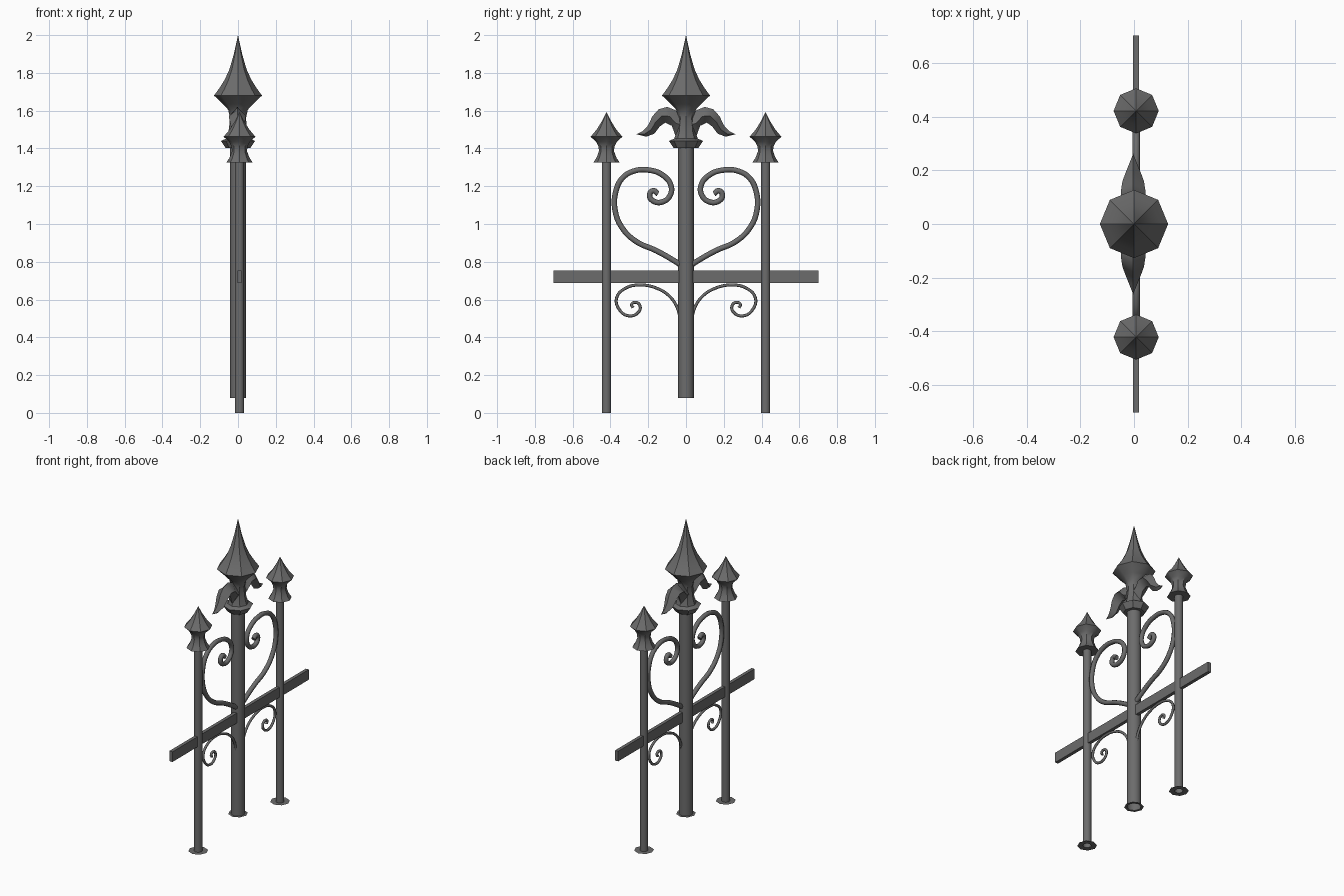
import bpy, bmesh, math
from mathutils import Vector

cube = bpy.data.objects.get("Cube")
if cube:
    bpy.data.objects.remove(cube, do_unlink=True)

iron = bpy.data.materials.new("dark grey iron")
iron.use_nodes = True
iron.diffuse_color = (0.15, 0.15, 0.15, 1)
iron.node_tree.nodes["Principled BSDF"].inputs["Base Color"].default_value = iron.diffuse_color


def finish(obj, angle=35):
    """Give the part its colour and keep its hard edges."""
    obj.data.materials.append(iron)
    bpy.ops.object.select_all(action='DESELECT')
    obj.select_set(True)
    bpy.context.view_layer.objects.active = obj
    if obj.type == 'MESH':
        bpy.ops.object.shade_smooth_by_angle(angle=math.radians(angle))
    return obj


def mesh_object(name, bm, angle=35):
    bmesh.ops.remove_doubles(bm, verts=bm.verts, dist=0.0001)
    bmesh.ops.recalc_face_normals(bm, faces=bm.faces)
    mesh = bpy.data.meshes.new(name)
    bm.to_mesh(mesh)
    bm.free()
    obj = bpy.data.objects.new(name, mesh)
    bpy.context.collection.objects.link(obj)
    return finish(obj, angle)


def loft(bm, rings):
    """Join successive closed rings of points with quads."""
    rows = [[bm.verts.new(p) for p in ring] for ring in rings]
    n = len(rows[0])
    for a, b in zip(rows, rows[1:]):
        for i in range(n):
            j = (i + 1) % n
            bm.faces.new((a[i], a[j], b[j], b[i]))


def lathe(name, profile, sides, x, y, angle=35):
    """Turn (radius, height) points around an upright axis."""
    bm = bmesh.new()
    steps = [math.tau * i / sides for i in range(sides)]
    loft(bm, [[(x + r * math.cos(t), y + r * math.sin(t), z) for t in steps]
              for r, z in profile])
    bmesh.ops.dissolve_degenerate(bm, dist=0.00001, edges=bm.edges)
    return mesh_object(name, bm, angle)


def scroll(name, path, radius, side):
    """Round bar bent along smooth (y, z) points."""
    curve = bpy.data.curves.new(name, 'CURVE')
    curve.dimensions = '3D'
    curve.bevel_depth = radius
    curve.bevel_resolution = 2
    curve.use_fill_caps = True
    spline = curve.splines.new('BEZIER')
    spline.resolution_u = 6
    spline.bezier_points.add(len(path) - 1)
    for point, (y, z) in zip(spline.bezier_points, path):
        point.co = (RAIL_X, side * y, z)
        point.handle_left_type = point.handle_right_type = 'AUTO'
    obj = bpy.data.objects.new(name, curve)
    bpy.context.collection.objects.link(obj)
    return finish(obj)


RAIL_X = 0.008
POST_Y = 0.421

# Central shaft with its flat foot and spear finial
lathe("central_shaft", [(0.042, 0.08), (0.042, 1.41)], 16, 0, 0)
lathe("central_foot", [(0.042, 0.08), (0.059, 0.08)], 8, 0, 0)
lathe("central_finial", [(0, 1.402), (0.065, 1.402), (0.09, 1.44), (0.062, 1.452),
                         (0.05, 1.49), (0.042, 1.56), (0.052, 1.605), (0.08, 1.635),
                         (0.127, 1.68), (0.098, 1.72), (0.07, 1.765), (0.045, 1.82),
                         (0.022, 1.9), (0, 2.0)], 8, 0, 0)

# Leaf sections: upper y, z, lower y, z, half width
LEAF = [(0.00, 1.58, 0.00, 1.46, 0.03), (0.05, 1.60, 0.055, 1.465, 0.04),
        (0.10, 1.62, 0.075, 1.52, 0.045), (0.145, 1.607, 0.11, 1.537, 0.045),
        (0.178, 1.57, 0.14, 1.515, 0.04), (0.20, 1.523, 0.168, 1.478, 0.031),
        (0.228, 1.492, 0.21, 1.462, 0.017), (0.262, 1.475, 0.262, 1.475, 0)]

# Bar centre lines for the heart and the small lower curls
HEART = [(0, 0.765), (0.07, 0.81), (0.16, 0.86), (0.26, 0.905), (0.335, 0.975),
         (0.375, 1.07), (0.372, 1.17), (0.335, 1.245), (0.27, 1.282), (0.2, 1.286),
         (0.125, 1.26), (0.08, 1.205), (0.085, 1.15), (0.125, 1.117), (0.17, 1.12),
         (0.193, 1.15), (0.175, 1.176), (0.148, 1.16)]
CURL = [(0.03, 0.5), (0.05, 0.565), (0.09, 0.62), (0.155, 0.66), (0.24, 0.677),
        (0.32, 0.66), (0.367, 0.61), (0.355, 0.55), (0.305, 0.514), (0.255, 0.53),
        (0.243, 0.565), (0.265, 0.585), (0.288, 0.574), (0.28, 0.557)]

for side, label in ((1, "back"), (-1, "front")):
    # Side post, foot and finial
    y = side * POST_Y
    lathe(label + "_post", [(0.025, 0), (0.025, 1.33)], 16, RAIL_X, y)
    lathe(label + "_post_foot", [(0.025, 0), (0.059, 0)], 8, RAIL_X, y)
    lathe(label + "_post_finial", [(0, 1.325), (0.07, 1.325), (0.053, 1.35), (0.04, 1.385),
                                   (0.042, 1.41), (0.055, 1.435), (0.084, 1.462),
                                   (0.052, 1.5), (0.024, 1.545), (0, 1.592)],
          8, RAIL_X, y)

    # Drooping leaf with a ridged section
    bm = bmesh.new()
    rings = []
    for uy, uz, ly, lz, w in LEAF:
        my, mz = (uy + ly) / 2, (uz + lz) / 2
        rings.append([(-0.003, side * uy, uz), (w - 0.003, side * my, mz),
                      (-0.003, side * ly, lz), (-w - 0.003, side * my, mz)])
    loft(bm, rings)
    bmesh.ops.dissolve_degenerate(bm, dist=0.00001, edges=bm.edges)
    mesh_object(label + "_leaf", bm, 50)

    # Scrollwork
    scroll(label + "_heart_scroll", HEART, 0.0145, side)
    scroll(label + "_lower_curl", CURL, 0.008, side)

# Cross rail
bm = bmesh.new()
bmesh.ops.create_cube(bm, size=1)
bmesh.ops.scale(bm, vec=Vector((0.022, 1.404, 0.066)), verts=bm.verts)
bmesh.ops.translate(bm, vec=Vector((RAIL_X, 0, 0.72)), verts=bm.verts)
mesh_object("cross_rail", bm)
